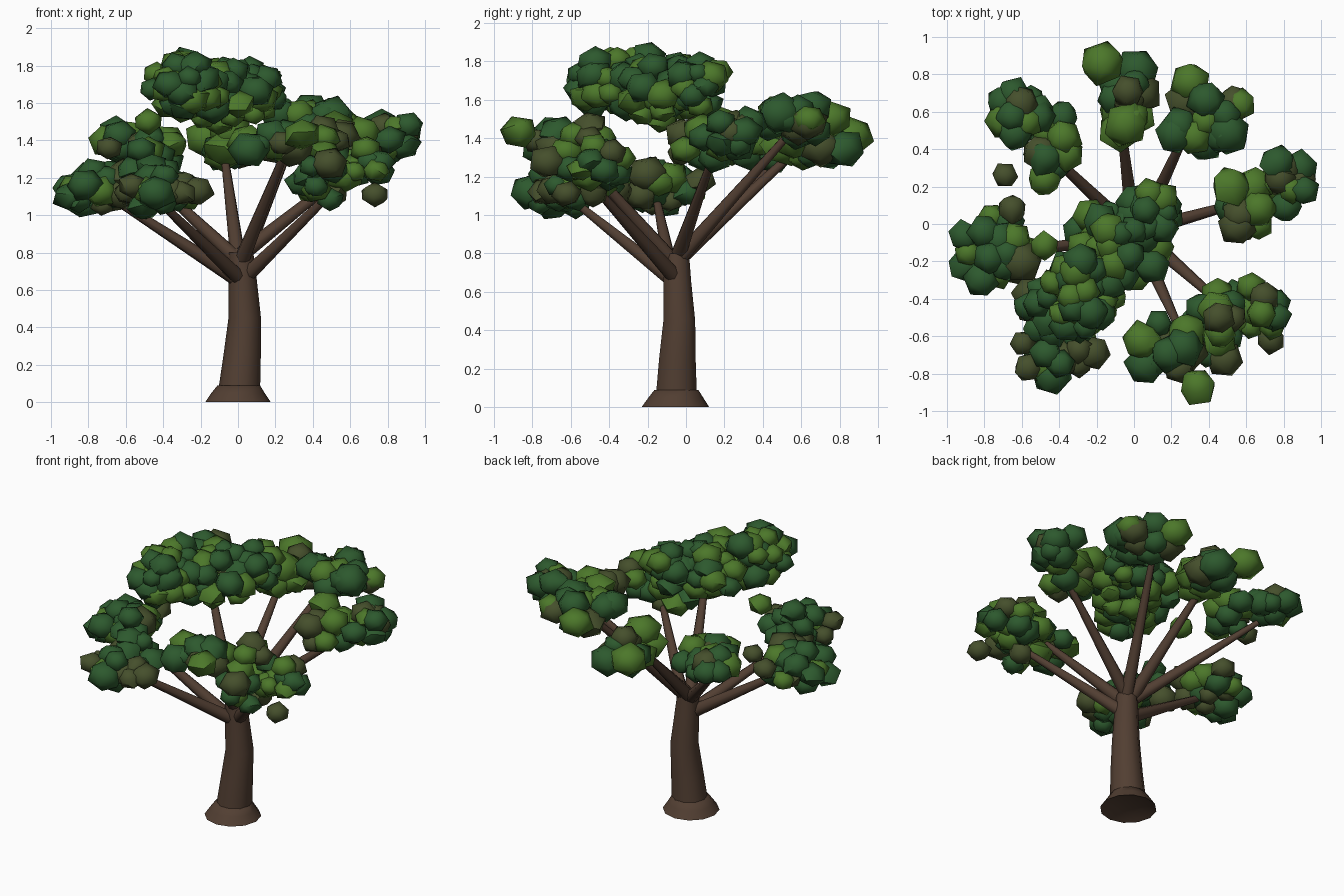
import bpy, bmesh, math, random
from mathutils import Vector, Matrix

if "Cube" in bpy.data.objects:
    bpy.data.objects.remove(bpy.data.objects["Cube"])

random.seed(5)


def material(name, rgb):
    m = bpy.data.materials.new(name)
    m.diffuse_color = (*rgb, 1)
    m.use_nodes = True
    m.node_tree.nodes["Principled BSDF"].inputs["Base Color"].default_value = m.diffuse_color
    return m


BARK = material("bark brown", (0.084, 0.049, 0.032))
GREENS = [material("dark green", (0.026, 0.100, 0.027)),
          material("bright green", (0.072, 0.186, 0.023)),
          material("olive", (0.060, 0.079, 0.025))]


def finish(bm, name, mats, angle):
    bmesh.ops.recalc_face_normals(bm, faces=bm.faces)
    me = bpy.data.meshes.new(name)
    bm.to_mesh(me)
    bm.free()
    ob = bpy.data.objects.new(name, me)
    bpy.context.collection.objects.link(ob)
    for m in mats:
        me.materials.append(m)
    bpy.ops.object.select_all(action='DESELECT')
    ob.select_set(True)
    bpy.context.view_layer.objects.active = ob
    bpy.ops.object.shade_smooth_by_angle(angle=math.radians(angle))
    return ob


def tube(name, rings, sides, angle=40):
    """Loft horizontal rings given as (x, y, z, radius)."""
    bm = bmesh.new()
    loops = []
    for x, y, z, r in rings:
        loops.append([bm.verts.new((x + r * math.cos(t), y + r * math.sin(t), z))
                      for t in (2 * math.pi * i / sides for i in range(sides))])
    for a, b in zip(loops, loops[1:]):
        for i in range(sides):
            j = (i + 1) % sides
            bm.faces.new((a[i], a[j], b[j], b[i]))
    bm.faces.new(loops[0])
    bm.faces.new(loops[-1])
    return finish(bm, name, [BARK], angle)


def branch(name, start, end, r0=0.042, r1=0.018):
    a, b = Vector(start), Vector(end)
    d = b - a
    bm = bmesh.new()
    mat = Matrix.Translation((a + b) / 2) @ d.to_track_quat('Z', 'Y').to_matrix().to_4x4()
    bmesh.ops.create_cone(bm, cap_ends=True, segments=8, radius1=r0, radius2=r1,
                          depth=d.length, matrix=mat)
    finish(bm, name, [BARK], 50)


def add_leaf(bm, pos, r, colour):
    """One rounded, irregular faceted leaf clump."""
    geo = bmesh.ops.create_icosphere(bm, subdivisions=1, radius=r)
    turn = Matrix.Rotation(random.uniform(0, 6.28), 3, Vector(
        [random.uniform(-1, 1) for _ in range(3)]).normalized())
    squash = Vector((1.04, 1.04, 0.88))
    faces = set()
    for v in geo["verts"]:
        p = turn @ v.co * random.uniform(0.93, 1.08)
        v.co = Vector(pos) + p * squash
        faces.update(v.link_faces)
    for f in faces:
        f.material_index = colour


def scatter(bm, x, y, z, rx, ry, rz, count, r, weights):
    """Spread leaf clumps through an ellipsoid, keeping them apart."""
    placed = []
    for _ in range(count):
        best, gap = None, -1
        for _ in range(12):
            d = Vector([random.gauss(0, 1) for _ in range(3)]).normalized()
            d *= random.uniform(0.2, 1.05) ** 0.5
            p = Vector((x + d.x * rx, y + d.y * ry, z + d.z * rz))
            g = min(((p - q).length for q in placed), default=1)
            if g > gap:
                best, gap = p, g
        placed.append(best)
        add_leaf(bm, best, r * random.uniform(0.8, 1.2),
                 random.choices((0, 1, 2), weights)[0])


# trunk with flared foot
tube("trunk", [(0.006, -0.05, 0.06, 0.112), (0.022, -0.045, 0.25, 0.1),
               (0.036, -0.035, 0.45, 0.087), (0.025, -0.045, 0.65, 0.076),
               (0.016, -0.047, 0.8, 0.066)], 10)
tube("trunk_foot", [(0, -0.05, 0.03, 0.10), (0, -0.055, 0, 0.176),
                    (0, -0.053, 0.05, 0.142), (0.004, -0.05, 0.09, 0.114)], 12, 60)

# main branches, reaching into each leaf group
ROOTS_ENDS = [
    ((0.0, -0.08, 0.67), (-0.45, -0.62, 1.10)),
    ((-0.02, -0.07, 0.67), (-0.72, -0.16, 1.12)),
    ((0.0, -0.05, 0.76), (-0.58, 0.50, 1.30)),
    ((0.0, -0.04, 0.77), (-0.08, 0.62, 1.38)),
    ((0.03, -0.04, 0.77), (0.32, 0.58, 1.47)),
    ((0.02, -0.04, 0.79), (0.70, 0.15, 1.33)),
    ((0.05, -0.06, 0.68), (0.55, -0.50, 1.17)),
    ((0.02, -0.07, 0.76), (0.27, -0.62, 1.38)),
]
for i, (a, b) in enumerate(ROOTS_ENDS):
    branch(f"branch_{i + 1}", a, b)

# leaf groups: x, y, z, half sizes, clump count, clump radius
mixed, fresh, dusky = (6, 4, 2), (5, 5, 0.2), (5, 1.5, 3)
GROUPS = {
    "crown_leaves": (fresh, [(-0.28, -0.37, 1.69, .18, .19, .15, 38, .085),
                             (-0.10, -0.12, 1.64, .23, .21, .16, 40, .085),
                             (0.08, 0.06, 1.68, .13, .12, .13, 18, .08)]),
    "front_left_leaves": (dusky, [(-0.42, -0.65, 1.12, .21, .18, .11, 20, .085),
                                  (-0.50, -0.44, 1.22, .13, .10, .13, 9, .085)]),
    "left_leaves": (dusky, [(-0.75, -0.14, 1.14, .17, .19, .10, 20, .085)]),
    "back_left_leaves": (mixed, [(-0.60, 0.59, 1.40, .13, .12, .07, 12, .085),
                                 (-0.42, 0.42, 1.34, .15, .16, .08, 7, .09)]),
    "back_leaves": (mixed, [(-0.03, 0.66, 1.37, .10, .19, .09, 11, .10)]),
    "back_right_leaves": (mixed, [(0.38, 0.57, 1.49, .18, .16, .09, 13, .10)]),
    "right_leaves": (mixed, [(0.81, 0.22, 1.41, .10, .13, .08, 11, .09),
                             (0.60, 0.09, 1.36, .13, .14, .10, 10, .09)]),
    "front_right_leaves": (mixed, [(0.18, -0.65, 1.38, .14, .13, .06, 10, .095),
                                   (0.46, -0.54, 1.25, .14, .18, .17, 19, .085),
                                   (0.66, -0.46, 1.27, .11, .14, .09, 9, .08)]),
}
for name, (weights, blobs) in GROUPS.items():
    bm = bmesh.new()
    for blob in blobs:
        scatter(bm, *blob, weights)
    finish(bm, name, GREENS, 50)

# outlying clumps: x, y, z, radius, colour
OUTLIERS = [
    (0.34, -0.87, 1.43, .10, 1), (0.73, -0.62, 1.11, .075, 2), (0.91, 0.18, 1.48, .085, 0),
    (-0.69, 0.26, 1.36, .07, 2), (-0.17, 0.86, 1.41, .12, 1), (0.50, 0.49, 1.53, .125, 0),
    (0.57, 0.64, 1.50, .085, 1), (-0.44, -0.81, 1.12, .11, 0), (-0.90, -0.22, 1.10, .095, 0),
    (0.06, -0.75, 1.35, .11, 0), (0.76, -0.50, 1.28, .08, 0), (-0.48, 0.24, 1.34, .09, 1),
    (-0.28, -0.20, 1.82, .10, 0), (0.30, 0.76, 1.50, .11, 1), (0.22, 0.48, 1.54, .11, 0),
    (-0.04, 0.53, 1.45, .125, 1), (-0.03, 0.71, 1.47, .09, 2), (-0.38, 0.46, 1.40, .10, 1),
    (-0.50, 0.38, 1.38, .10, 2), (-0.60, -0.20, 1.21, .11, 2), (-0.65, 0.08, 1.18, .08, 2),
    (-0.22, -0.69, 1.13, .095, 2), (0.52, 0.20, 1.47, .11, 1), (0.57, 0.05, 1.43, .10, 2),
    (0.77, 0.33, 1.48, .10, 0), (-0.48, -0.12, 1.50, .08, 1), (0.45, -0.50, 1.46, .09, 2),
    (0.42, -0.62, 1.14, .08, 1),
]
bm = bmesh.new()
for x, y, z, r, c in OUTLIERS:
    add_leaf(bm, (x, y, z), r, c)
finish(bm, "outer_leaves", GREENS, 50)
